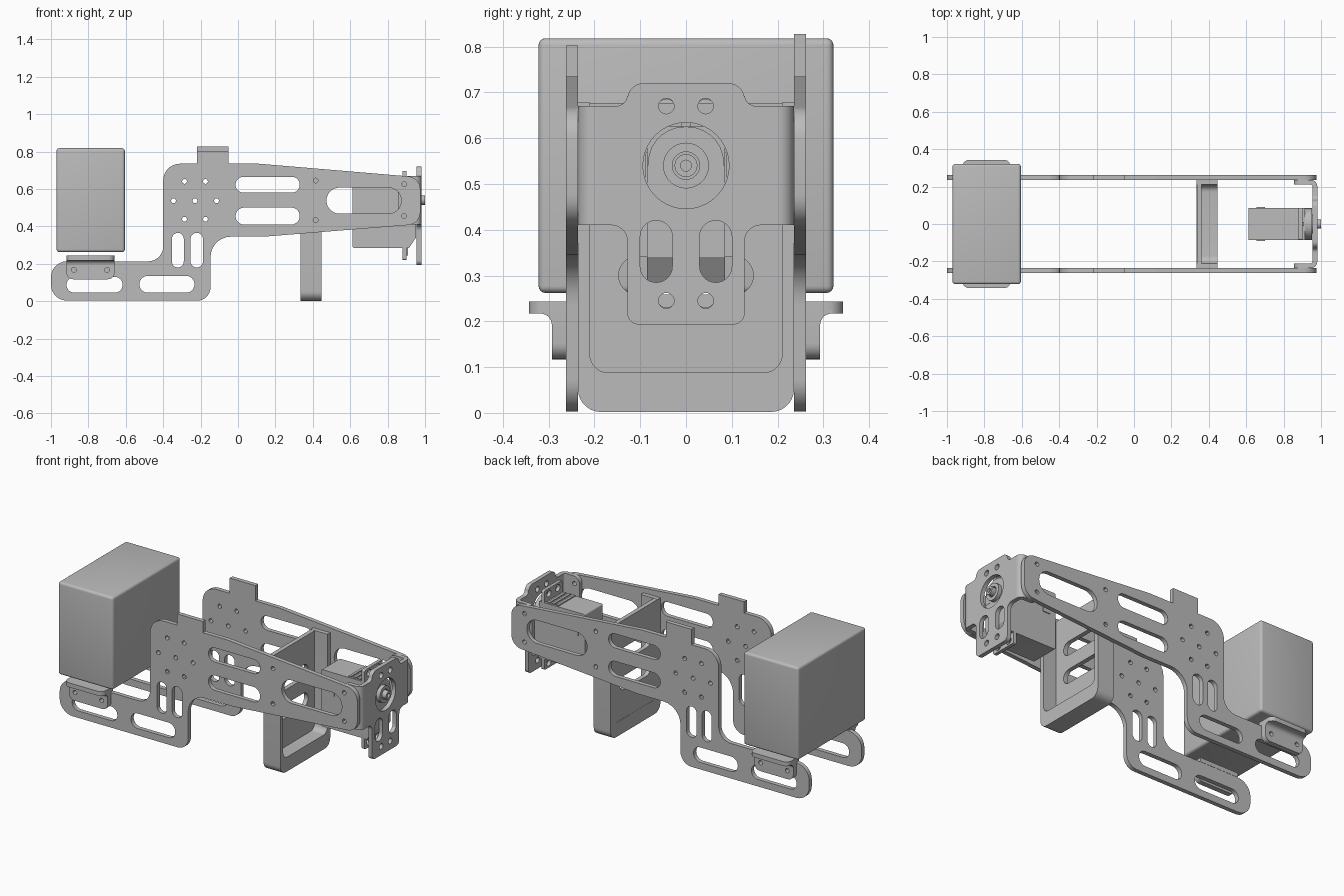
import bpy, bmesh, math
from mathutils import Vector

cube = bpy.data.objects.get("Cube")
if cube:
    bpy.data.objects.remove(cube)

grey = bpy.data.materials.new("plain grey")
grey.use_nodes = True
colour = (0.5, 0.5, 0.5, 1)
grey.diffuse_color = colour
grey.node_tree.nodes["Principled BSDF"].inputs["Base Color"].default_value = colour

parts = []


def finish(name, bm):
    """Turn a bmesh into a grey object."""
    bmesh.ops.recalc_face_normals(bm, faces=bm.faces)
    mesh = bpy.data.meshes.new(name)
    bm.to_mesh(mesh)
    bm.free()
    mesh.materials.append(grey)
    obj = bpy.data.objects.new(name, mesh)
    bpy.context.collection.objects.link(obj)
    parts.append(obj)


def rounded(points, steps=7):
    """Outline whose corners (u, v, radius) become arcs."""
    out = []
    for i, corner in enumerate(points):
        p = Vector(corner[:2])
        r = corner[2] if len(corner) > 2 else 0
        if not r:
            out.append(p)
            continue
        a = (Vector(points[i - 1][:2]) - p).normalized()
        b = (Vector(points[(i + 1) % len(points)][:2]) - p).normalized()
        half = a.angle(b) / 2
        centre = p + (a + b).normalized() * r / math.sin(half)
        tangent = r / math.tan(half)
        start, end = p + a * tangent - centre, p + b * tangent - centre
        sweep = math.pi - 2 * half
        for k in range(steps + 1):
            t = k / steps
            arc = start * math.sin((1 - t) * sweep) + end * math.sin(t * sweep)
            out.append(centre + arc / math.sin(sweep))
    return out


def box2d(u0, u1, v0, v1, r=0):
    return rounded([(u0, v0, r), (u1, v0, r), (u1, v1, r), (u0, v1, r)])


def slot(u0, u1, v0, v1):
    return box2d(u0, u1, v0, v1, 0.495 * min(u1 - u0, v1 - v0))


def circle(u, v, r, n=20):
    return [Vector((u + r * math.cos(math.tau * k / n), v + r * math.sin(math.tau * k / n)))
            for k in range(n)]


PLANES = {"XY": lambda u, v, w: (u, v, w),
          "XZ": lambda u, v, w: (u, w, v),
          "YZ": lambda u, v, w: (w, u, v)}


def solid(name, plane, start, end, outline, holes=()):
    """Extrude an outline with holes along the normal of its plane."""
    curve = bpy.data.curves.new(name, "CURVE")
    curve.dimensions = "2D"
    curve.fill_mode = "BOTH"
    curve.extrude = abs(end - start) / 2
    for loop in [outline, *holes]:
        spline = curve.splines.new("POLY")
        spline.points.add(len(loop) - 1)
        for point, co in zip(spline.points, loop):
            point.co = (co[0], co[1], 0, 1)
        spline.use_cyclic_u = True
    helper = bpy.data.objects.new(name, curve)
    mesh = bpy.data.meshes.new_from_object(helper)
    bm = bmesh.new()
    bm.from_mesh(mesh)
    bpy.data.objects.remove(helper)
    bpy.data.curves.remove(curve)
    bpy.data.meshes.remove(mesh)
    bmesh.ops.remove_doubles(bm, verts=bm.verts, dist=1e-5)
    for vert in bm.verts:
        vert.co = PLANES[plane](vert.co.x, vert.co.y, vert.co.z + (start + end) / 2)
    finish(name, bm)


def block(name, x0, x1, y0, y1, z0, z1, bevel=0):
    bm = bmesh.new()
    bmesh.ops.create_cube(bm, size=1)
    for v in bm.verts:
        v.co = (x1 if v.co.x > 0 else x0, y1 if v.co.y > 0 else y0, z1 if v.co.z > 0 else z0)
    if bevel:
        bmesh.ops.bevel(bm, geom=bm.edges[:], offset=bevel, segments=4, profile=0.5, affect="EDGES")
    finish(name, bm)


# Side plates, clips and bracket ends on both sides
plate_slots = [slot(-0.917, -0.617, 0.045, 0.13), slot(-0.527, -0.233, 0.045, 0.135),
               slot(-0.353, -0.29, 0.18, 0.365), slot(-0.254, -0.187, 0.18, 0.365),
               slot(-0.013, 0.33, 0.58, 0.665), slot(-0.013, 0.33, 0.41, 0.5),
               slot(0.473, 0.873, 0.468, 0.607)]
hole_rows = {0.64: (-0.286, -0.174), 0.537: (-0.345, -0.23, -0.115), 0.438: (-0.286, -0.174),
             0.645: (0.415,), 0.433: (0.415,), 0.625: (0.888,), 0.455: (0.888,)}
plate_holes = [circle(x, z, 0.013, 12) for z, row in hole_rows.items() for x in row]

for side, s, tab in (("left", 1, 0.827), ("right", -1, 0.802)):
    outline = rounded([
        (-1, 0.003, 0.085), (-0.147, 0.003, 0.07), (-0.147, 0.345, 0.11), (0.14, 0.345, 0.3),
        (0.975, 0.412, 0.07), (0.975, 0.662, 0.07), (0.11, 0.735, 0.3),
        (-0.05, 0.735), (-0.05, tab), (-0.22, tab), (-0.22, 0.735),
        (-0.4, 0.735, 0.09), (-0.4, 0.213, 0.08), (-1, 0.213, 0.085)])
    solid(f"{side}_side_plate", "XZ", s * 0.236, s * 0.262, outline, plate_slots + plate_holes)

    # L-shaped clip below the large box
    solid(f"{side}_clip_leg", "XZ", s * 0.262, s * 0.293,
          rounded([(-0.917, 0.117, 0.035), (-0.66, 0.117, 0.035), (-0.66, 0.24), (-0.917, 0.24)]),
          [circle(-0.877, 0.167, 0.013), circle(-0.7, 0.167, 0.013)])
    solid(f"{side}_clip_flange", "XY", 0.217, 0.243,
          rounded([(-0.917, s * 0.24), (-0.66, s * 0.24),
                   (-0.66, s * 0.343, 0.035), (-0.917, s * 0.343, 0.035)]))
    solid(f"{side}_clip_fillet", "YZ", -0.917, -0.66,
          rounded([(s * 0.28, 0.19), (s * 0.293, 0.19), (s * 0.293, 0.217, 0.025),
                   (s * 0.32, 0.217), (s * 0.32, 0.225), (s * 0.28, 0.225)]))

    # Folded side of the end bracket
    solid(f"{side}_bracket_flange", "XZ", s * 0.211, s * 0.236,
          rounded([(0.92, 0.41), (0.92, 0.67), (0.855, 0.67, 0.04), (0.855, 0.41, 0.04)]),
          [circle(0.888, 0.625, 0.013), circle(0.888, 0.455, 0.013)])
    solid(f"{side}_bracket_bend", "XY", 0.41, 0.67,
          rounded([(0.92, s * 0.236), (0.98, s * 0.236, 0.035), (0.98, s * 0.19),
                   (0.955, s * 0.19), (0.955, s * 0.211, 0.01), (0.92, s * 0.211)]))

# Large box
block("battery_box", -0.97, -0.605, -0.322, 0.322, 0.262, 0.818, 0.015)

# Tray-shaped cross member
solid("cross_member_rim", "YZ", 0.335, 0.447,
      rounded([(-0.236, 0.002, 0.05), (0.236, 0.002, 0.05), (0.236, 0.678), (0.21, 0.678),
               (0.21, 0.088, 0.04), (-0.21, 0.088, 0.04), (-0.21, 0.678), (-0.236, 0.678)]))
solid("cross_member_web", "YZ", 0.336, 0.362, box2d(-0.215, 0.215, 0.06, 0.677),
      [slot(-0.147, 0.147, z - 0.042, z + 0.042) for z in (0.3, 0.47)])

# End bracket face
half = [(0.2, 0.41), (0.128, 0.41, 0.035), (0.128, 0.193, 0.025)]
upper = [(0.128, 0.72, 0.035), (0.128, 0.67, 0.025), (0.2, 0.67)]
right_half = half[::-1] + upper[::-1]
outline = rounded(right_half + [(-u, v, *r) for u, v, *r in right_half[::-1]])
cuts = [circle(0, 0.54, 0.094, 40)]
for s in (1, -1):
    cuts.append(slot(*sorted((s * 0.03, s * 0.1)), 0.285, 0.42))
    cuts += [circle(s * 0.043, z, 0.017) for z in (0.245, 0.67)]
solid("bracket_face", "YZ", 0.955, 0.98, outline, cuts)

# Servo motor with mounting ears, output disc and shaft
solid("servo_body", "XZ", -0.085, 0.085,
      rounded([(0.612, 0.285, 0.008), (0.915, 0.285), (0.952, 0.34), (0.952, 0.54),
               (0.915, 0.54), (0.915, 0.625), (0.612, 0.625, 0.008)]))
solid("servo_nose", "YZ", 0.9, 0.953,
      rounded([(-0.083, 0.5), (0.083, 0.5), (0.083, 0.625, 0.08), (-0.083, 0.625, 0.08)]))
solid("servo_ears", "YZ", 0.88, 0.9, box2d(-0.085, 0.085, 0.22, 0.695, 0.01),
      [circle(y, z, 0.02) for y in (-0.043, 0.043) for z in (0.25, 0.665)])
block("servo_ear_rib", 0.895, 0.91, -0.01, 0.01, 0.243, 0.67)
block("servo_plug", 0.655, 0.7, -0.09, 0.09, 0.485, 0.57)
for i in range(3):
    x = 0.79 + 0.03 * i
    block(f"servo_top_rib_{i + 1}", x, x + 0.015, -0.08, 0.08, 0.62, 0.632)
solid("servo_output_disc", "YZ", 0.95, 0.975, circle(0, 0.54, 0.05, 32), [circle(0, 0.54, 0.03, 32)])
solid("servo_shaft", "YZ", 0.95, 1.0, circle(0, 0.54, 0.025, 24), [circle(0, 0.54, 0.012, 16)])

# Smooth the rounded surfaces, keep the edges sharp
bpy.ops.object.select_all(action="DESELECT")
for obj in parts:
    obj.select_set(True)
bpy.context.view_layer.objects.active = parts[0]
bpy.ops.object.shade_smooth_by_angle(angle=math.radians(30))
